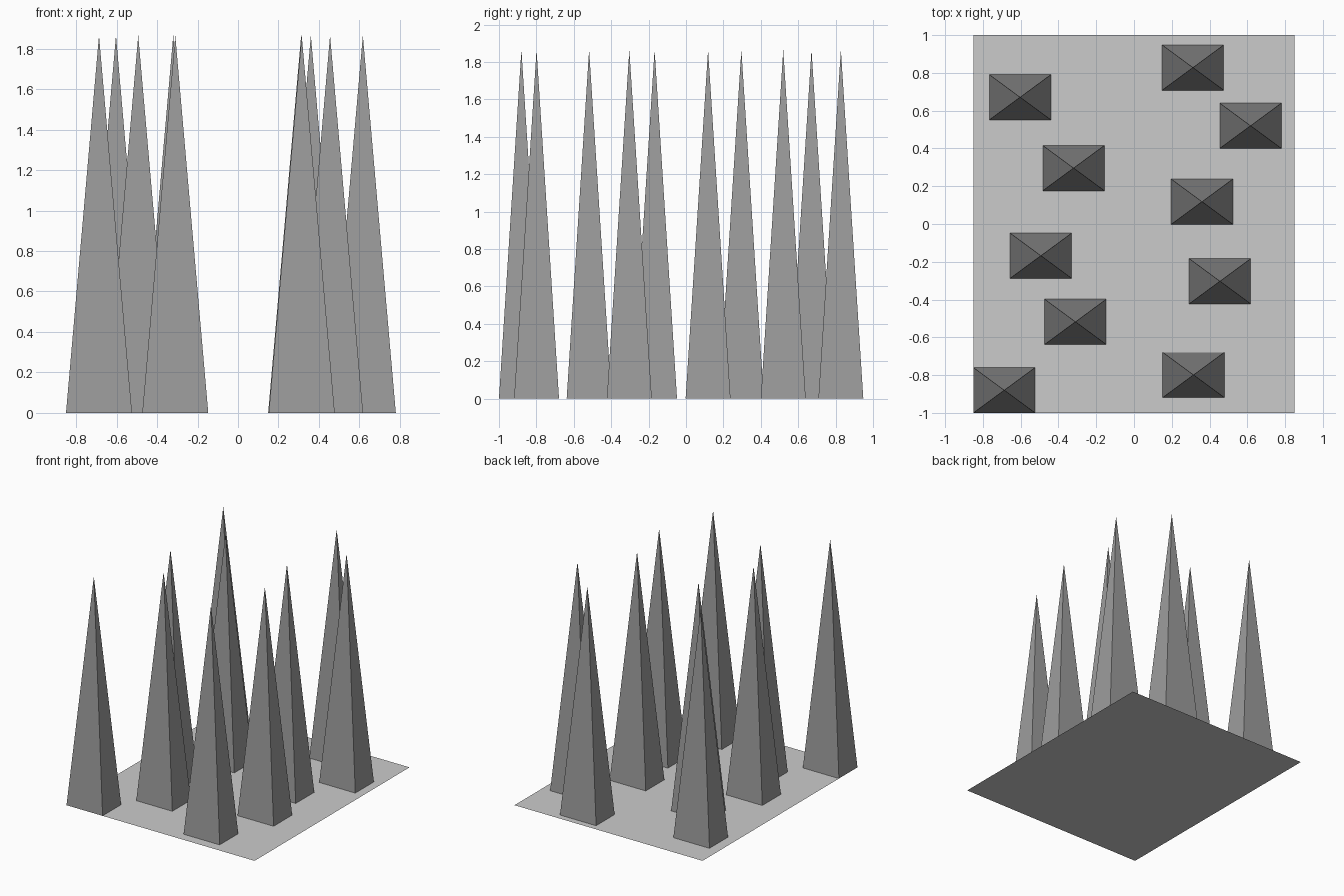
import bpy, bmesh

if "Cube" in bpy.data.objects:
    bpy.data.objects.remove(bpy.data.objects["Cube"])

HALF_X, HALF_Y, HEIGHT = 0.163, 0.12, 1.865


def make_object(name, build):
    mesh = bpy.data.meshes.new(name)
    bm = bmesh.new()
    build(bm)
    bm.to_mesh(mesh)
    bm.free()
    obj = bpy.data.objects.new(name, mesh)
    bpy.context.collection.objects.link(obj)
    return obj


def rectangle(bm, hx, hy):
    return [bm.verts.new((x * hx, y * hy, 0))
            for x, y in ((-1, -1), (1, -1), (1, 1), (-1, 1))]


# Thin flat base sheet
def build_base(bm):
    bm.faces.new(rectangle(bm, 0.85, 1.0))


# Four-sided spike, open where it sits on the base
def build_spike(bm):
    ring = rectangle(bm, HALF_X, HALF_Y)
    tip = bm.verts.new((0, 0, HEIGHT))
    for i in range(4):
        bm.faces.new((ring[i], ring[(i + 1) % 4], tip))


make_object("base_plate", build_base)

# Darker grey for the spikes
dark = bpy.data.materials.new("dark_grey")
dark.diffuse_color = (0.335, 0.335, 0.335, 1)
dark.use_nodes = True
dark.node_tree.nodes["Principled BSDF"].inputs["Base Color"].default_value = dark.diffuse_color

# Scattered spikes, back to front
positions = [
    (0.312, 0.828), (-0.603, 0.671), (0.617, 0.52), (-0.32, 0.296),
    (0.36, 0.118), (-0.493, -0.168), (0.455, -0.303), (-0.31, -0.518),
    (0.315, -0.799), (-0.687, -0.88),
]
for i, (x, y) in enumerate(positions, 1):
    spike = make_object(f"spike_{i}", build_spike)
    spike.location = (x, y, 0)
    spike.data.materials.append(dark)
